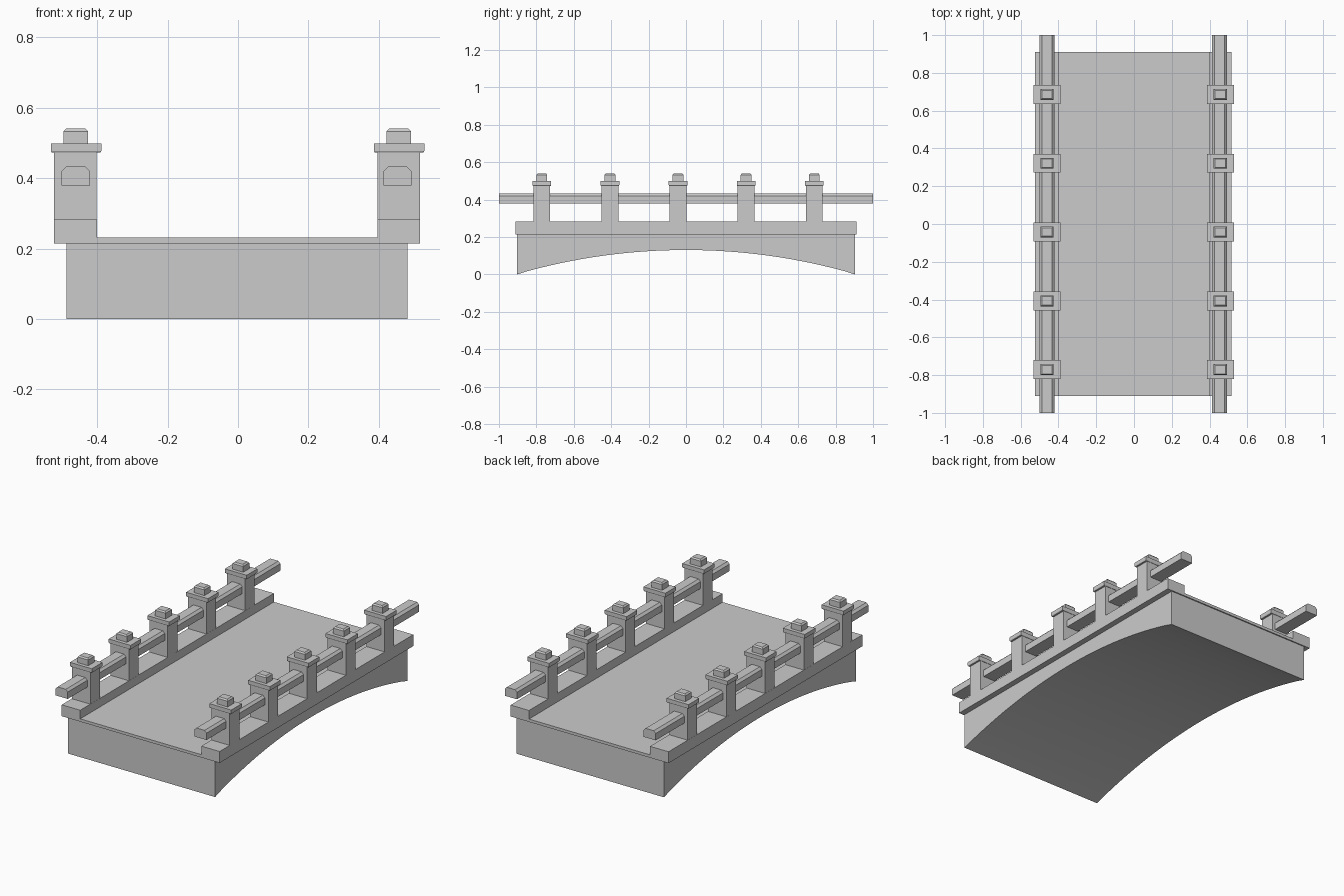
import bpy, bmesh, math

if "Cube" in bpy.data.objects:
    bpy.data.objects.remove(bpy.data.objects["Cube"])


def finish(name, bm, smooth=False):
    bmesh.ops.recalc_face_normals(bm, faces=bm.faces)
    mesh = bpy.data.meshes.new(name)
    bm.to_mesh(mesh)
    bm.free()
    ob = bpy.data.objects.new(name, mesh)
    bpy.context.collection.objects.link(ob)
    if smooth:
        bpy.context.view_layer.objects.active = ob
        ob.select_set(True)
        bpy.ops.object.shade_smooth_by_angle(angle=math.radians(30))
        ob.select_set(False)
    return ob


def extrude(name, profile, axis, a, b, smooth=False):
    """Extrude a closed (u, z) profile along x or y from a to b."""
    bm = bmesh.new()
    verts = [bm.verts.new((a, u, z) if axis == 'x' else (u, a, z)) for u, z in profile]
    face = bm.faces.new(verts)
    new = bmesh.ops.extrude_face_region(bm, geom=[face])['geom']
    vec = (b - a, 0, 0) if axis == 'x' else (0, b - a, 0)
    bmesh.ops.translate(bm, vec=vec, verts=[v for v in new if isinstance(v, bmesh.types.BMVert)])
    return finish(name, bm, smooth)


def stack(name, x, y, levels):
    """Closed solid through rectangular levels (half x, half y, z)."""
    bm = bmesh.new()
    rings = [[bm.verts.new((x + sx * hx, y + sy * hy, z))
              for sx, sy in ((-1, -1), (1, -1), (1, 1), (-1, 1))] for hx, hy, z in levels]
    for lo, hi in zip(rings, rings[1:]):
        for i in range(4):
            j = (i + 1) % 4
            bm.faces.new((lo[i], lo[j], hi[j], hi[i]))
    bm.faces.new(rings[0][::-1])
    bm.faces.new(rings[-1])
    return finish(name, bm)


# Arched body: flat top, circular arc underneath
half, sag = 0.904, 0.129
radius = (half ** 2 + sag ** 2) / (2 * sag)
n = 32
arc = []
for i in range(n + 1):
    y = -half + 2 * half * i / n
    arc.append((y, 0.002 + sag - radius + math.sqrt(radius ** 2 - y * y)))
arc[0], arc[-1] = (-half, 0.0), (half, 0.0)
extrude("arch_body", arc + [(half, 0.215), (-half, 0.215)], 'x', -0.488, 0.482, True)

# Deck slab with raised kerbs
deck = [(-0.523, 0.215), (0.517, 0.215), (0.517, 0.283), (0.396, 0.283),
        (0.396, 0.232), (-0.401, 0.232), (-0.401, 0.283), (-0.523, 0.283)]
extrude("deck_with_kerbs", deck, 'y', -0.911, 0.911)

for side, px, cx, rx in (("left", -0.462, -0.460, -0.461), ("right", 0.4565, 0.458, 0.453)):
    # Handrail with chamfered top edges
    rail = [(-0.040, 0.379), (0.040, 0.379), (0.040, 0.420),
            (0.027, 0.433), (-0.027, 0.433), (-0.040, 0.420)]
    extrude(f"{side}_handrail", [(rx + u, z) for u, z in rail], 'y', -1.0, 1.0)
    # Posts, caps and finials
    for i in range(5):
        y = -0.771 + 0.3642 * i
        stack(f"{side}_post_{i + 1}", px, y, [(0.0605, 0.045, 0.28), (0.0605, 0.045, 0.474)])
        stack(f"{side}_cap_{i + 1}", cx, y,
              [(0.069, 0.047, 0.473), (0.072, 0.050, 0.478), (0.072, 0.050, 0.499)])
        stack(f"{side}_finial_{i + 1}", cx - 0.001, y,
              [(0.035, 0.029, 0.498), (0.035, 0.029, 0.533), (0.027, 0.022, 0.541)])
